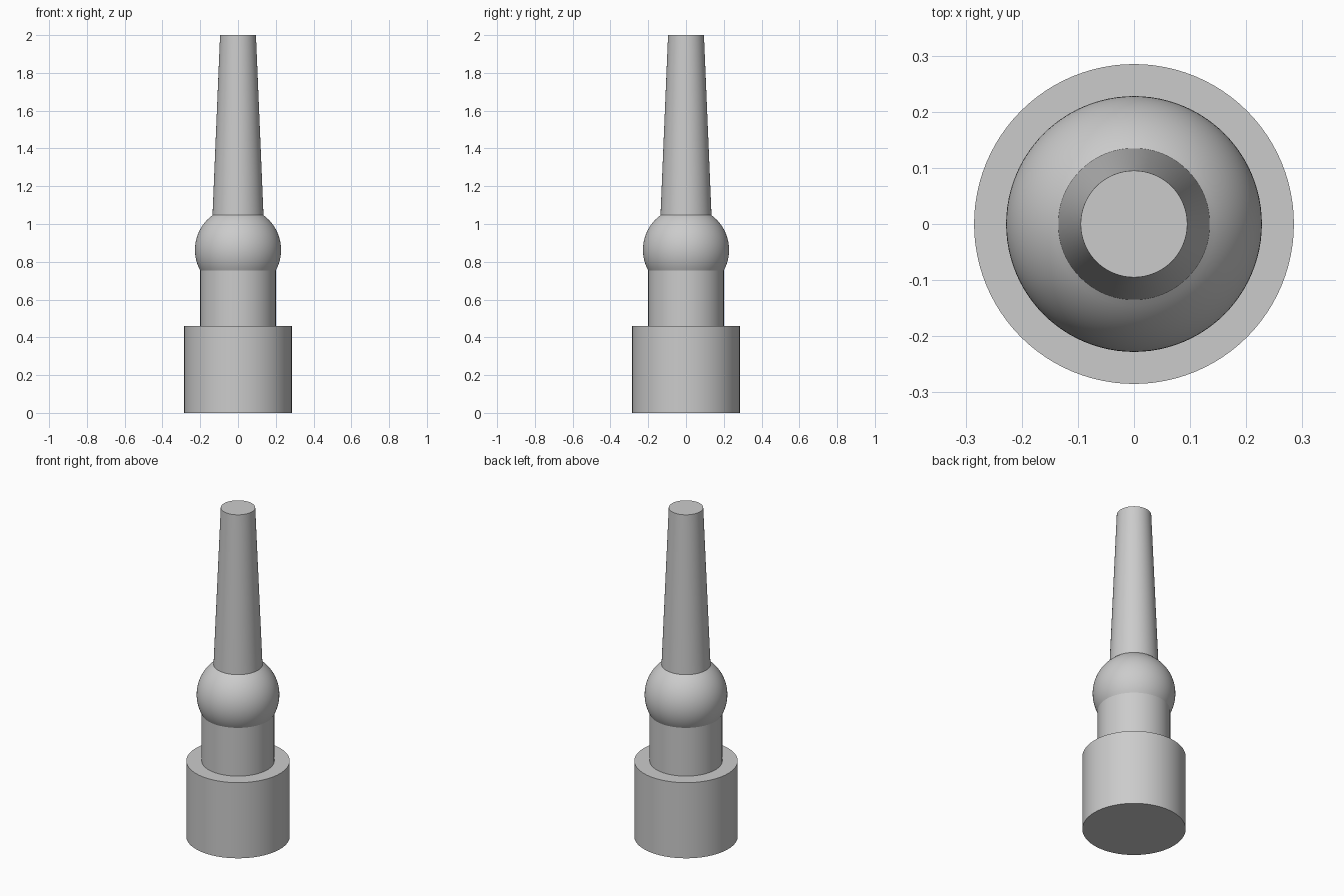
import bpy, bmesh, math

if "Cube" in bpy.data.objects:
    bpy.data.objects.remove(bpy.data.objects["Cube"])

SEGMENTS = 96

grey = bpy.data.materials.new("plain grey")
grey.diffuse_color = (0.6, 0.6, 0.6, 1)
grey.use_nodes = True
grey.node_tree.nodes["Principled BSDF"].inputs["Base Color"].default_value = grey.diffuse_color


def lathe(name, profile):
    """Revolve (radius, z) points, listed bottom to top, around the z axis."""
    bm = bmesh.new()
    rings = []
    for r, z in profile:
        if r == 0:
            rings.append([bm.verts.new((0, 0, z))] * SEGMENTS)
        else:
            rings.append([bm.verts.new((r * math.cos(a), r * math.sin(a), z))
                          for a in (2 * math.pi * i / SEGMENTS for i in range(SEGMENTS))])
    for low, high in zip(rings, rings[1:]):
        for i in range(SEGMENTS):
            j = (i + 1) % SEGMENTS
            corners = dict.fromkeys((low[i], low[j], high[j], high[i]))
            bm.faces.new(list(corners))
    mesh = bpy.data.meshes.new(name)
    bm.to_mesh(mesh)
    bm.free()
    mesh.materials.append(grey)
    obj = bpy.data.objects.new(name, mesh)
    bpy.context.collection.objects.link(obj)
    bpy.ops.object.select_all(action='DESELECT')
    obj.select_set(True)
    bpy.context.view_layer.objects.active = obj
    bpy.ops.object.shade_smooth_by_angle(angle=math.radians(30))
    return obj


BASE_R, BASE_TOP = 0.285, 0.46
NECK_R = 0.20
BALL_R, BALL_Z = 0.228, 0.863
STEM_R, TIP_R, TOP = 0.135, 0.095, 2.0

# Where the ball meets the neck and the tapered stem
low_angle = -math.acos(NECK_R / BALL_R)
high_angle = math.acos(STEM_R / BALL_R)
ball_low = BALL_Z + BALL_R * math.sin(low_angle)
ball_high = BALL_Z + BALL_R * math.sin(high_angle)

# Wide base with a flat shoulder around the neck
lathe("base", [(0, 0), (BASE_R, 0), (BASE_R, BASE_TOP), (NECK_R, BASE_TOP)])

# Straight neck
lathe("neck", [(NECK_R, BASE_TOP), (NECK_R, ball_low)])

# Ball, truncated at both ends
steps = 24
angles = [low_angle + (high_angle - low_angle) * i / steps for i in range(steps + 1)]
lathe("ball", [(BALL_R * math.cos(a), BALL_Z + BALL_R * math.sin(a)) for a in angles])

# Tapered stem with a flat tip
lathe("stem", [(STEM_R, ball_high), (TIP_R, TOP), (0, TOP)])
